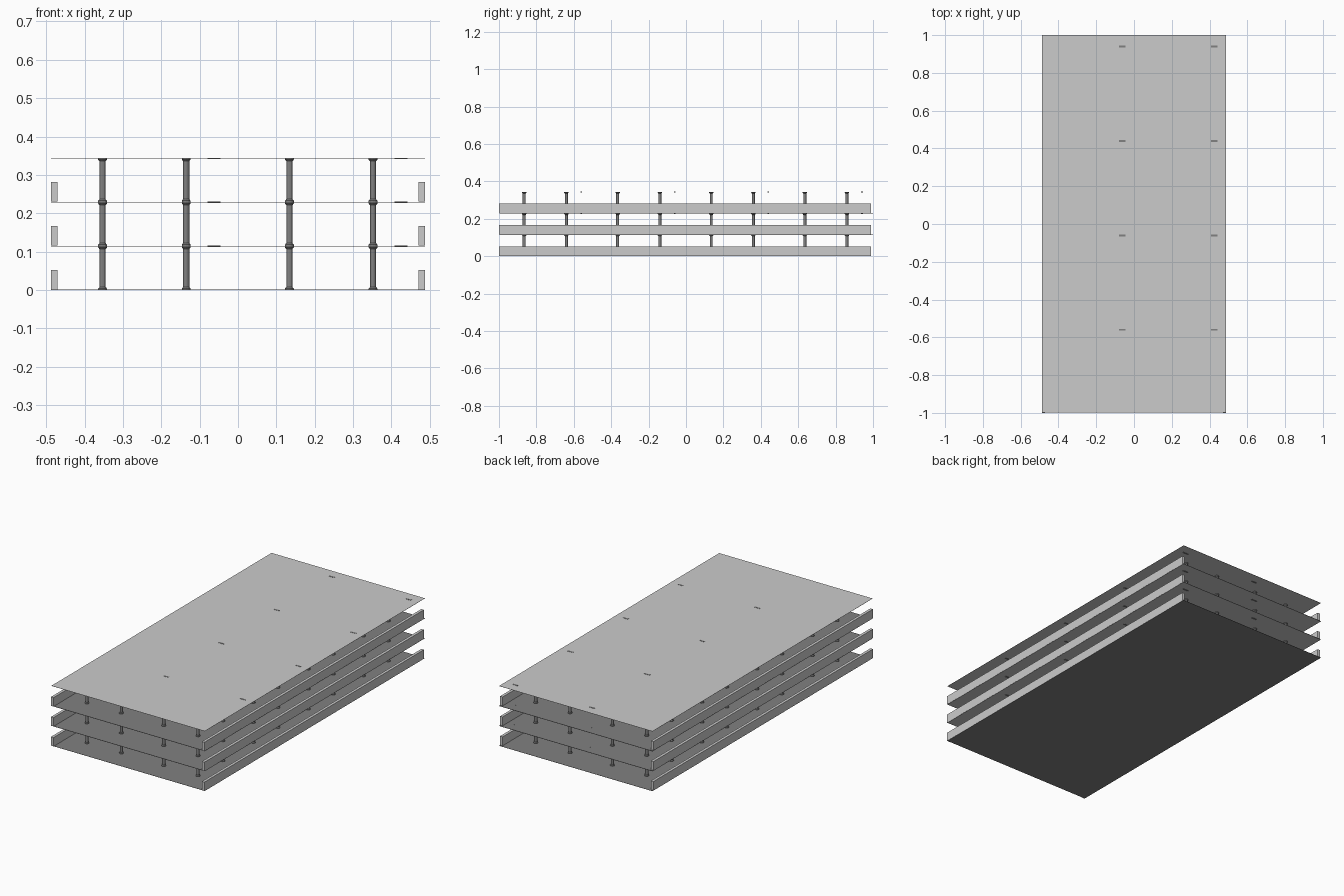
import bpy, bmesh, math
from mathutils import Matrix

if "Cube" in bpy.data.objects:
    bpy.data.objects.remove(bpy.data.objects["Cube"])

STOREY = 0.1145      # floor to floor height
HALF_W = 0.487       # half width of the deck
LEVELS = 3


def material(name, v):
    m = bpy.data.materials.new(name)
    m.diffuse_color = (v, v, v, 1)
    m.use_nodes = True
    m.node_tree.nodes["Principled BSDF"].inputs["Base Color"].default_value = m.diffuse_color
    return m


concrete = material("light concrete", 0.60)
asphalt = material("dark grey", 0.22)


def finish(name, bm, mat):
    bmesh.ops.recalc_face_normals(bm, faces=bm.faces)
    me = bpy.data.meshes.new(name)
    bm.to_mesh(me)
    bm.free()
    me.materials.append(mat)
    ob = bpy.data.objects.new(name, me)
    bpy.context.collection.objects.link(ob)
    return ob


def add_box(bm, x0, x1, y0, y1, z0, z1):
    mat = Matrix.Translation(((x0 + x1) / 2, (y0 + y1) / 2, (z0 + z1) / 2)) \
        @ Matrix.Diagonal((x1 - x0, y1 - y0, z1 - z0, 1))
    bmesh.ops.create_cube(bm, size=1, matrix=mat)


def add_lathe(bm, x, y, profile, sides=12):
    rings = []
    for r, z in profile:
        rings.append([bm.verts.new((x + r * math.cos(2 * math.pi * i / sides),
                                    y + r * math.sin(2 * math.pi * i / sides), z))
                      for i in range(sides)])
    for a, b in zip(rings, rings[1:]):
        for i in range(sides):
            j = (i + 1) % sides
            bm.faces.new((a[i], a[j], b[j], b[i]))
    bm.faces.new(rings[0][::-1])
    bm.faces.new(rings[-1])


T = 0.0008
for k in range(LEVELS):
    z = k * STOREY
    top = z + STOREY
    tag = f"level_{k + 1}"

    # dark driving deck and light ceiling slab above it
    bm = bmesh.new()
    add_box(bm, -HALF_W, HALF_W, -0.997, 1.0, z, z + T)
    finish(tag + "_floor", bm, asphalt)
    bm = bmesh.new()
    add_box(bm, -HALF_W, HALF_W, -0.997, 1.0, top - T, top)
    finish(tag + "_ceiling", bm, concrete)

    # low parapet walls along both long sides
    bm = bmesh.new()
    for s in (-1, 1):
        xs = sorted((s * HALF_W, s * (HALF_W - 0.016)))
        add_box(bm, xs[0], xs[1], -1.0, 0.99, z + 0.001, z + 0.052)
    finish(tag + "_parapets", bm, concrete)

    # columns with flared ends, two by two in every bay
    bm = bmesh.new()
    lo, hi = z + T, top - T
    profile = [(0.0115, lo), (0.0115, lo + 0.003), (0.008, lo + 0.007),
               (0.008, hi - 0.007), (0.0115, hi - 0.003), (0.0115, hi)]
    for bay_x in (-HALF_W, 0):
        for dx in (0.134, 0.352):
            for bay_y in range(4):
                for dy in (0.135, 0.36):
                    add_lathe(bm, bay_x + dx, -1 + bay_y * 0.5 + dy, profile)
    finish(tag + "_columns", bm, asphalt)

    # small plates let into each ceiling bay
    bm = bmesh.new()
    for x in (-0.062, 0.425):
        for bay_y in range(4):
            y = -0.56 + bay_y * 0.5
            add_box(bm, x - 0.017, x + 0.017, y - 0.005, y + 0.005,
                    top - 0.0025, top + 0.001)
    finish(tag + "_ceiling_plates", bm, asphalt)
